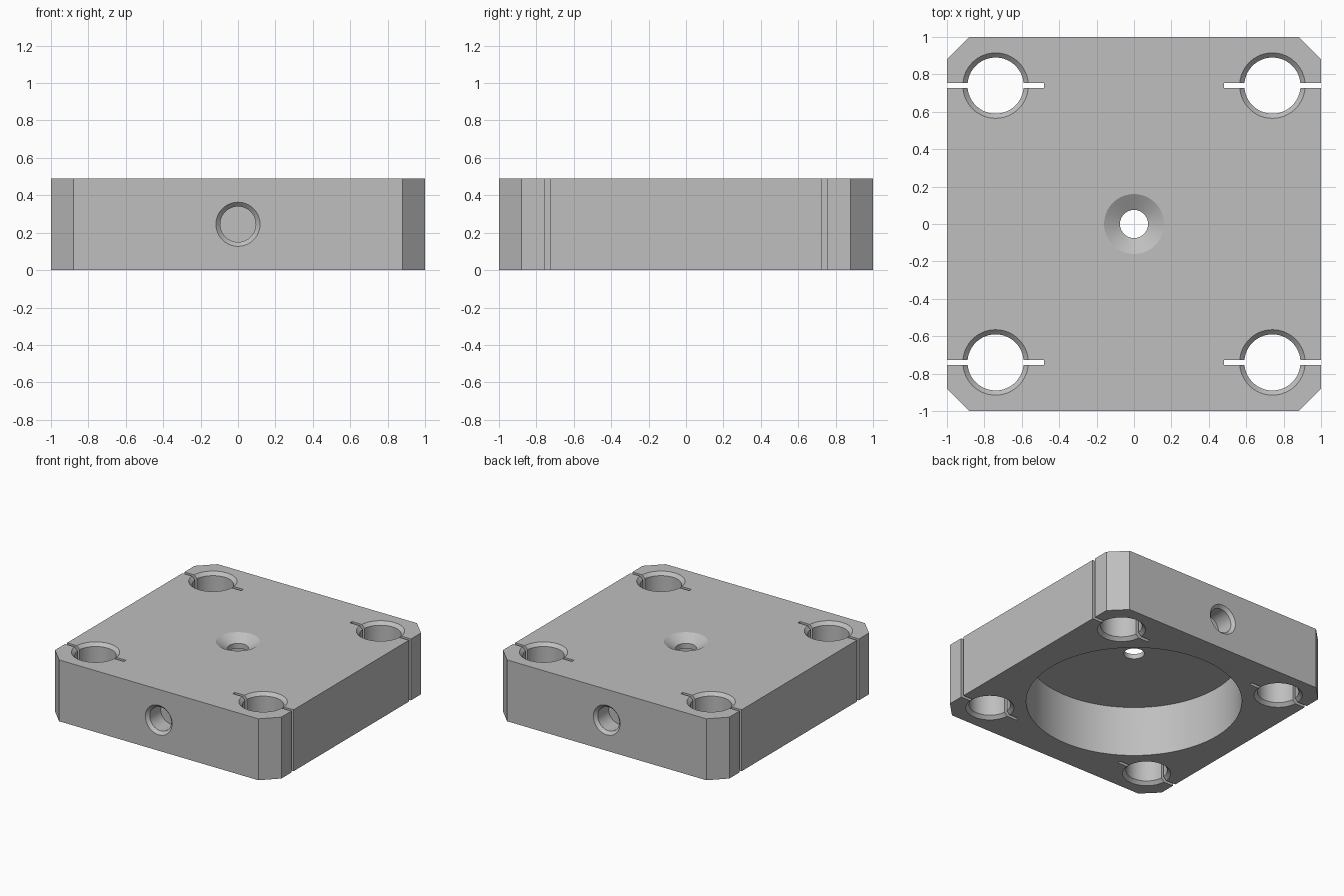
import bpy, bmesh, math
from mathutils import Matrix, Vector

if "Cube" in bpy.data.objects:
    bpy.data.objects.remove(bpy.data.objects["Cube"], do_unlink=True)

HEIGHT = 0.49
CHAMFER = 0.12
HOLE = 0.74          # offset of the corner bores
OVER = 0.05          # cutter overshoot past a surface

steel = bpy.data.materials.new("plain grey")
steel.use_nodes = True
GREY = (0.52, 0.52, 0.52, 1)
steel.diffuse_color = GREY
steel.node_tree.nodes["Principled BSDF"].inputs["Base Color"].default_value = GREY


def finish(bm, name):
    """Turn a bmesh into a scene object."""
    bmesh.ops.recalc_face_normals(bm, faces=bm.faces)
    mesh = bpy.data.meshes.new(name)
    bm.to_mesh(mesh)
    bm.free()
    mesh.materials.append(steel)
    obj = bpy.data.objects.new(name, mesh)
    bpy.context.collection.objects.link(obj)
    return obj


def prism(outline, z0, z1, name):
    bm = bmesh.new()
    face = bm.faces.new([bm.verts.new((x, y, z0)) for x, y in outline])
    up = bmesh.ops.extrude_face_region(bm, geom=[face])["geom"]
    verts = [v for v in up if isinstance(v, bmesh.types.BMVert)]
    bmesh.ops.translate(bm, verts=verts, vec=(0, 0, z1 - z0))
    return finish(bm, name)


def turned(profile, name, matrix=Matrix(), sides=64):
    """Solid of revolution about z from (radius, height) points."""
    bm = bmesh.new()
    rings = [[bm.verts.new((r * math.cos(a), r * math.sin(a), z))
              for a in (math.tau * i / sides for i in range(sides))]
             for r, z in profile]
    for low, high in zip(rings, rings[1:]):
        for i in range(sides):
            j = (i + 1) % sides
            bm.faces.new((low[i], low[j], high[j], high[i]))
    bm.faces.new(rings[0])
    bm.faces.new(rings[-1])
    bm.transform(matrix)
    return finish(bm, name)


# Chamfered square plate
c = 1 - CHAMFER
plate = prism([(c, -1), (1, -c), (1, c), (c, 1), (-c, 1), (-1, c), (-1, -c), (-c, -1)],
              0, HEIGHT, "chamfered_plate")
cutters = []

# Round pocket in the underside
cutters.append(turned([(0.78, -OVER), (0.78, 0.40)], "pocket_cutter", sides=128))

# Countersunk centre hole
cutters.append(turned([(0.075, 0.3), (0.075, HEIGHT - 0.05), (0.16, HEIGHT),
                       (0.16, HEIGHT + OVER)], "centre_cutter"))

# Corner bores chamfered at both ends, each with a clamping slot to the side
bore = [(0.175, -OVER), (0.175, 0), (0.15, 0.025),
        (0.15, HEIGHT - 0.025), (0.175, HEIGHT), (0.175, HEIGHT + OVER)]
for sx in (-1, 1):
    for sy in (-1, 1):
        cutters.append(turned(bore, "bore_cutter",
                              Matrix.Translation((sx * HOLE, sy * HOLE, 0))))
        x0, x1 = sorted((sx * 0.48, sx * (1 + OVER)))
        y0, y1 = sy * HOLE - 0.013, sy * HOLE + 0.013
        cutters.append(prism([(x0, y0), (x1, y0), (x1, y1), (x0, y1)],
                             -OVER, HEIGHT + OVER, "slot_cutter"))

# Blind holes in the front and back walls
blind = [(0.095, -0.16), (0.095, -0.023), (0.118, 0), (0.118, OVER)]
for side in (-1, 1):
    out = Vector((0, side, 0)).to_track_quat('Z', 'Y').to_matrix().to_4x4()
    cutters.append(turned(blind, "side_hole_cutter",
                          Matrix.Translation((0, side, HEIGHT / 2)) @ out))

# Cut everything out and bake the result
for cutter in cutters:
    cutter.hide_render = True
    mod = plate.modifiers.new(cutter.name, 'BOOLEAN')
    mod.operation = 'DIFFERENCE'
    mod.solver = 'EXACT'
    mod.object = cutter
bpy.context.view_layer.update()
baked = bpy.data.meshes.new_from_object(
    plate.evaluated_get(bpy.context.evaluated_depsgraph_get()))
plate.modifiers.clear()
plate.data = baked
for cutter in cutters:
    bpy.data.objects.remove(cutter, do_unlink=True)
baked.materials.clear()
baked.materials.append(steel)
for poly in baked.polygons:
    poly.material_index = 0

# Smooth bores with sharp rims
bpy.ops.object.select_all(action='DESELECT')
plate.select_set(True)
bpy.context.view_layer.objects.active = plate
bpy.ops.object.shade_smooth_by_angle(angle=math.radians(20))
